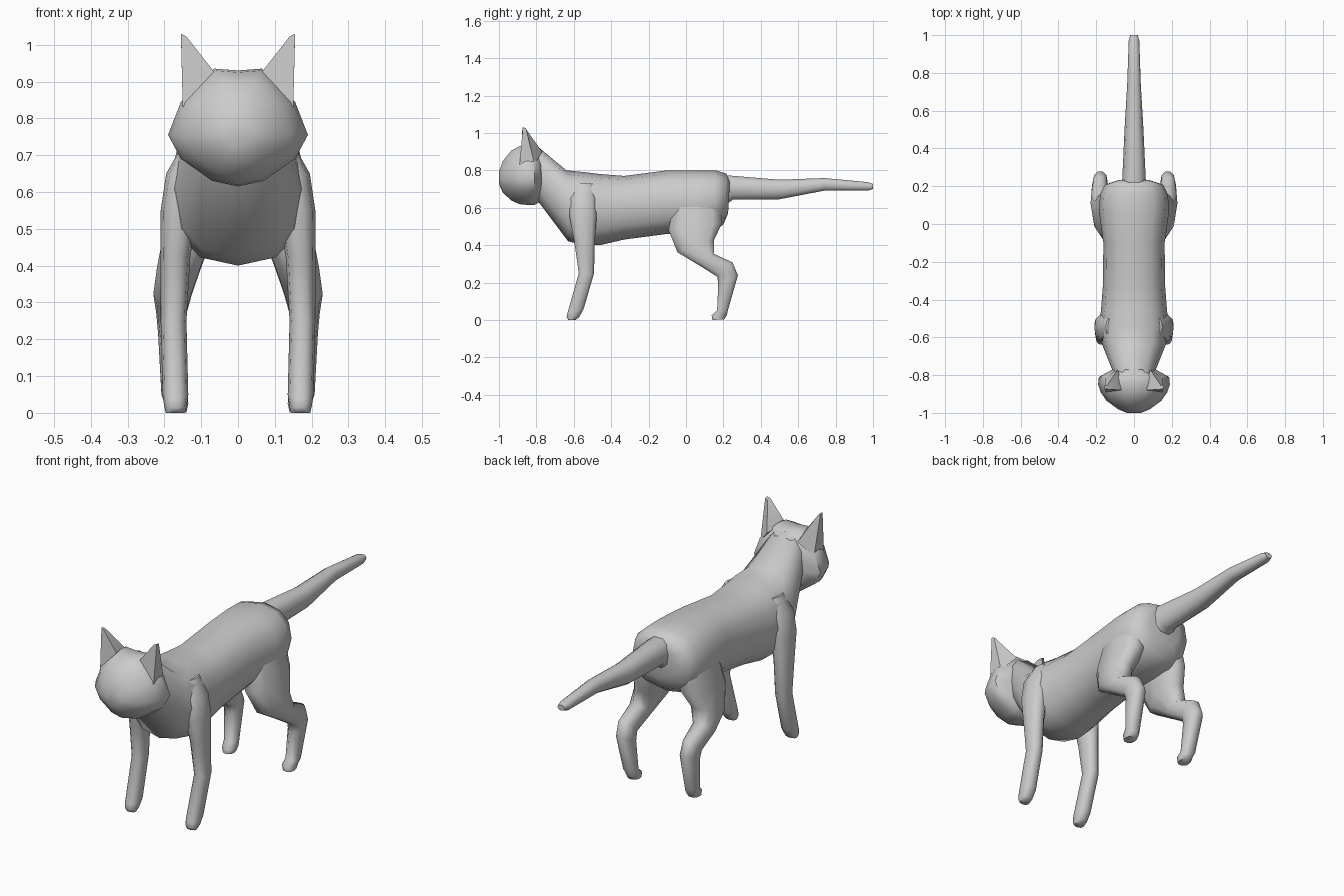
import bpy, bmesh, math

cube = bpy.data.objects.get("Cube")
if cube:
    bpy.data.objects.remove(cube)

grey = bpy.data.materials.new("soft_grey")
grey.use_nodes = True
grey.diffuse_color = (0.6, 0.6, 0.6, 1)
bsdf = grey.node_tree.nodes["Principled BSDF"]
bsdf.inputs["Base Color"].default_value = grey.diffuse_color
bsdf.inputs["Roughness"].default_value = 0.7


def finish(name, bm, mirrored, angle):
    bmesh.ops.recalc_face_normals(bm, faces=bm.faces)
    mesh = bpy.data.meshes.new(name)
    bm.to_mesh(mesh)
    bm.free()
    mesh.materials.append(grey)
    mesh.shade_smooth()
    mesh.set_sharp_from_angle(angle=math.radians(angle))
    obj = bpy.data.objects.new(name, mesh)
    bpy.context.collection.objects.link(obj)
    if mirrored:
        obj.modifiers.new("mirror", 'MIRROR')
    return obj


def skin(name, rings, mirrored=False, angle=60):
    """Bridge rings of points and close both ends."""
    bm = bmesh.new()
    loops = [[bm.verts.new(p) for p in ring] for ring in rings]
    n = len(loops[0])
    for a, b in zip(loops, loops[1:]):
        for i in range(n):
            j = (i + 1) % n
            bm.faces.new((a[i], a[j], b[j], b[i]))
    bm.faces.new(loops[0])
    bm.faces.new(loops[-1])
    return finish(name, bm, mirrored, angle)


def oval(x0, x1, y0, z0, y1, z1, sides=12, power=0.85):
    """Rounded ring between two side-view points, from x0 to x1."""
    ring = []
    for k in range(sides):
        a = 2 * math.pi * k / sides
        c, s = math.cos(a), math.sin(a)
        u = math.copysign(abs(c) ** power, c)
        v = 0.5 + 0.5 * math.copysign(abs(s) ** power, s)
        ring.append(((x0 + x1) / 2 + u * (x1 - x0) / 2,
                     y0 + v * (y1 - y0), z0 + v * (z1 - z0)))
    return ring


# Neck and torso: half width, bottom y z, top y z
torso = [(.09, -.83, .68, -.83, .92), (.11, -.78, .62, -.79, .925),
         (.17, -.63, .42, -.64, .80), (.185, -.54, .40, -.54, .79),
         (.175, -.46, .40, -.46, .78), (.165, -.33, .43, -.33, .77),
         (.162, -.1, .46, -.1, .80), (.185, .06, .46, .06, .80),
         (.18, .15, .475, .16, .80), (.155, .20, .51, .215, .782),
         (.09, .225, .57, .235, .75)]
skin("torso", [oval(-w, w, *p) for w, *p in torso])

# Tail
tail = [(.075, .17, .58, .17, .77), (.062, .25, .64, .23, .775),
        (.05, .5, .643, .5, .752), (.036, .74, .69, .74, .76),
        (.028, .97, .69, .97, .738), (.02, 1, .70, 1, .728)]
skin("tail", [oval(-w, w, *p, sides=10) for w, *p in tail])

# Front legs: inner x, outer x, front y z, back y z
front_leg = [(.06, .15, -.60, .73, -.49, .73), (.08, .195, -.625, .65, -.475, .65),
             (.11, .21, -.625, .55, -.475, .55), (.13, .21, -.60, .42, -.485, .42),
             (.14, .21, -.575, .25, -.49, .25), (.135, .205, -.635, .04, -.545, .06),
             (.14, .20, -.64, .015, -.57, .015), (.145, .195, -.63, 0, -.59, 0)]
skin("front_legs", [oval(*r, sides=10) for r in front_leg], True)

# Hind legs, bending back to the hock
hind_leg = [(.04, .17, -.07, .64, .19, .66), (.06, .20, -.1, .48, .20, .52),
            (.10, .22, -.05, .36, .155, .43), (.125, .23, .07, .29, .15, .355),
            (.14, .222, .165, .23, .25, .31), (.14, .217, .17, .19, .28, .24),
            (.137, .208, .165, .05, .225, .05), (.135, .20, .135, .025, .22, .025),
            (.14, .197, .14, 0, .205, .003)]
skin("hind_legs", [oval(*r, sides=10) for r in hind_leg], True)

# Head: one face outline scaled along the depth
half = [(0, .93), (.065, .935), (.155, .845), (.19, .755), (.155, .69), (.07, .63)]
outline = half + [(0, .615)] + [(-x, z) for x, z in half[:0:-1]]
depths = [(-1, .2, .2), (-.98, .45, .52), (-.935, .77, .83), (-.89, .93, .97),
          (-.85, 1, 1), (-.81, .98, 1), (-.77, .6, .84)]
skin("head", [[(x * sx, y, .755 + (z - .755) * sz) for x, z in outline]
              for y, sx, sz in depths], angle=50)

# Ears: slim pyramids with a blunt tip
bm = bmesh.new()
base = [(.06, -.88, .92), (.15, -.89, .83), (.15, -.81, .83), (.085, -.77, .90)]
tip = [(.14, -.875, 1.022), (.155, -.872, 1.03), (.155, -.855, 1.025), (.142, -.855, 1.02)]
bm.free()
skin("ears", [base, tip], True, 40)
